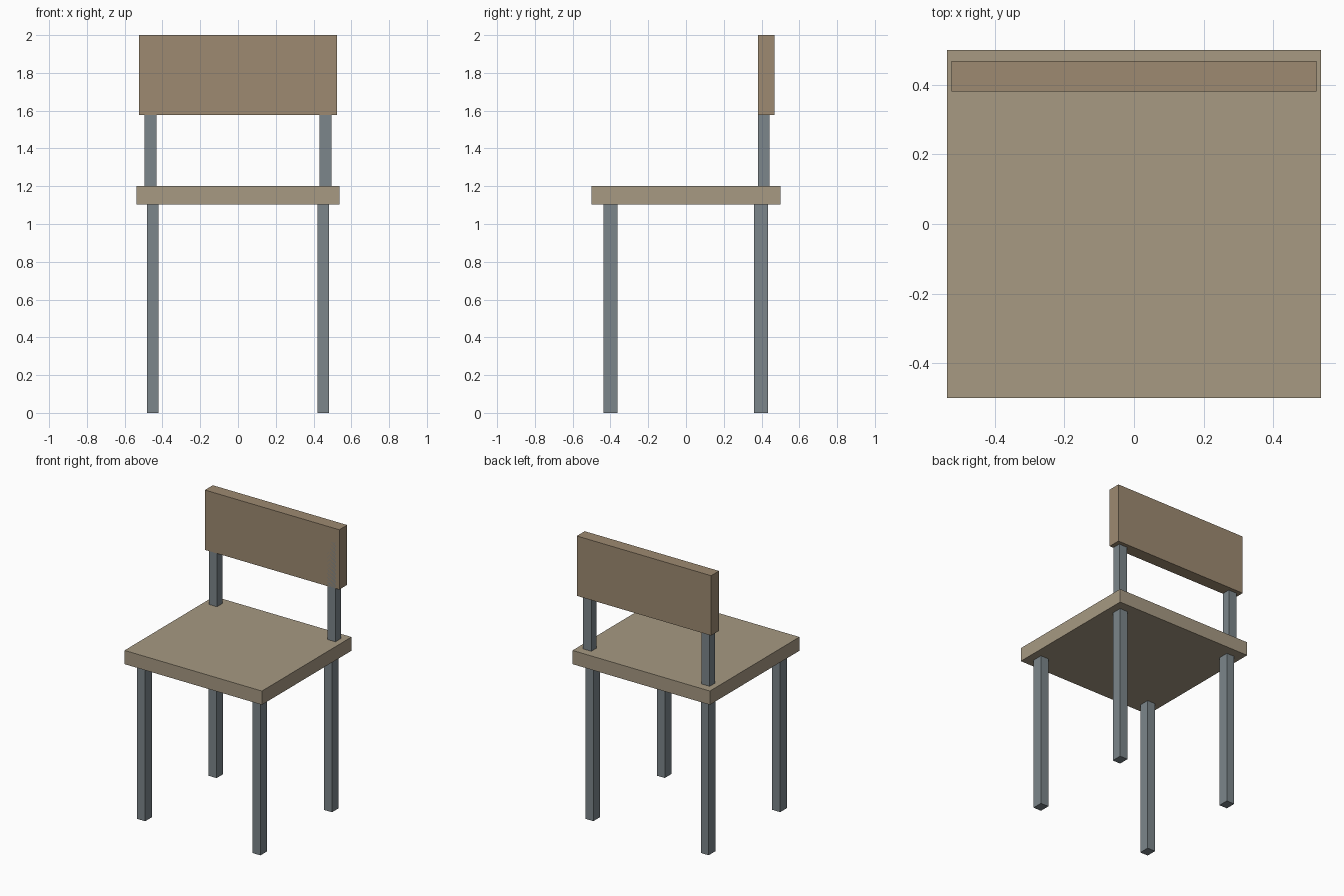
import bpy

if "Cube" in bpy.data.objects:
    bpy.data.objects.remove(bpy.data.objects["Cube"])


def material(name, rgb):
    mat = bpy.data.materials.new(name)
    mat.diffuse_color = (*rgb, 1)
    mat.use_nodes = True
    mat.node_tree.nodes["Principled BSDF"].inputs["Base Color"].default_value = mat.diffuse_color
    return mat


def box(name, xs, ys, zs, mat):
    """Flat-faced box spanning the given x, y and z ranges."""
    spans = (xs, ys, zs)
    bpy.ops.mesh.primitive_cube_add(size=1, location=[(a + b) / 2 for a, b in spans])
    ob = bpy.context.object
    ob.name = name
    ob.scale = [b - a for a, b in spans]
    bpy.ops.object.transform_apply(location=False, rotation=False, scale=True)
    ob.data.materials.append(mat)
    return ob


def side_pair(name, xs, ys, zs, mat):
    """The same box on the left and right."""
    a, b = xs
    box("right_" + name, (a, b), ys, zs, mat)
    box("left_" + name, (-b, -a), ys, zs, mat)


seat_wood = material("seat_wood", (0.385, 0.32, 0.225))
back_wood = material("back_wood", (0.34, 0.255, 0.165))
metal = material("metal", (0.20, 0.237, 0.257))

# Seat and backrest panels
box("seat", (-0.537, 0.537), (-0.5, 0.5), (1.103, 1.2), seat_wood)
box("backrest", (-0.525, 0.525), (0.381, 0.469), (1.577, 2.0), back_wood)

# Four legs
side_pair("front_leg", (0.42, 0.482), (-0.437, -0.363), (0, 1.103), metal)
side_pair("back_leg", (0.42, 0.482), (0.361, 0.435), (0, 1.103), metal)

# Posts, flush with the front of the backrest
side_pair("back_post", (0.431, 0.495), (0.381, 0.442), (1.2, 1.9), metal)
